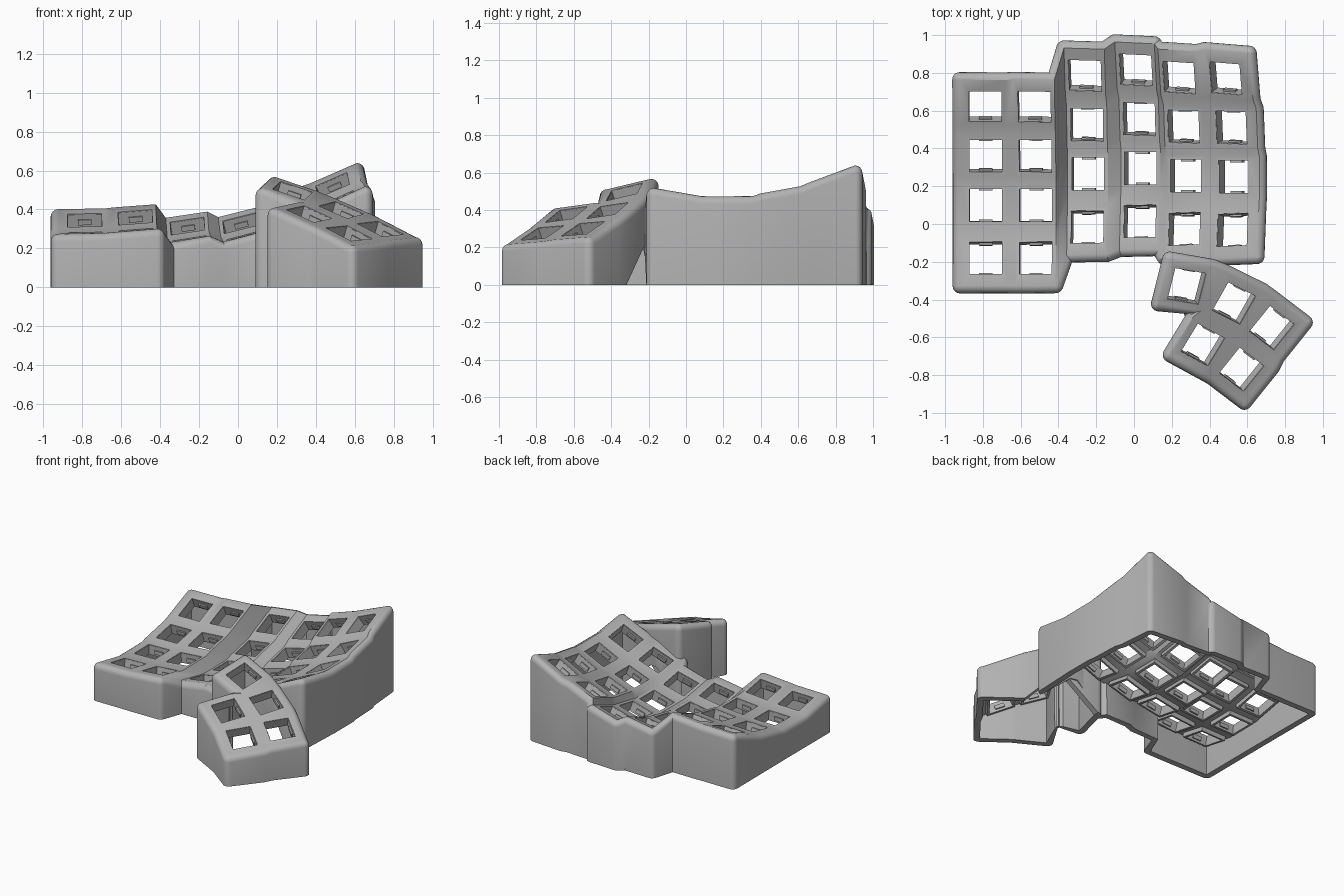
import bpy, bmesh, math
from mathutils import Vector, Quaternion

cube = bpy.data.objects.get("Cube")
if cube:
    bpy.data.objects.remove(cube, do_unlink=True)

HOLE = 0.0875      # half width of a key opening
INNER = 0.108      # plate half width toward a neighbouring key
THICK = 0.045
UP = Vector((0, 0, 1))

grey = bpy.data.materials.new("warm_grey_plastic")
grey.use_nodes = True
grey.diffuse_color = (0.45, 0.45, 0.45, 1)
grey.node_tree.nodes["Principled BSDF"].inputs["Base Color"].default_value = (0.45, 0.45, 0.45, 1)


def make_object(name, bm, thickness=0):
    mesh = bpy.data.meshes.new(name)
    bm.to_mesh(mesh)
    bm.free()
    mesh.materials.append(grey)
    obj = bpy.data.objects.new(name, mesh)
    bpy.context.collection.objects.link(obj)
    bpy.ops.object.select_all(action='DESELECT')
    obj.select_set(True)
    bpy.context.view_layer.objects.active = obj
    if thickness:
        solid = obj.modifiers.new("shell", 'SOLIDIFY')
        solid.thickness = thickness
        solid.offset = -1
        bpy.ops.object.modifier_apply(modifier=solid.name)
    bpy.ops.object.shade_smooth_by_angle(angle=math.radians(32))
    return obj


class Key:
    """A tilted square plate with a square opening."""

    def __init__(self, bm, holes, x, y, z, sx, sy, yaw=0, l=INNER, r=INNER, f=INNER, b=INNER):
        self.centre = Vector((x, y, z))
        tilt = UP.rotation_difference(Vector((-sx, -sy, 1)).normalized())
        self.rot = tilt @ Quaternion(UP, math.radians(yaw))
        inside = [bm.verts.new(self.at(i * HOLE, j * HOLE, 0))
                  for i, j in ((-1, -1), (1, -1), (1, 1), (-1, 1))]
        outside = [bm.verts.new(self.at(i, j, 0))
                   for i, j in ((-l, -f), (r, -f), (r, b), (-l, b))]
        holes.update(inside)
        self.fl, self.fr, self.br, self.bl = outside
        for k in range(4):
            n = (k + 1) % 4
            bm.faces.new((outside[k], outside[n], inside[n], inside[k]))

    def at(self, x, y, z):
        return self.centre + self.rot @ Vector((x, y, z))


def beside(bm, a, b):
    bm.faces.new((a.fr, b.fl, b.bl, a.br))


def behind(bm, a, b):
    bm.faces.new((a.bl, a.br, b.fr, b.fl))


def between(bm, a, b, c, d):
    # Fill the gap where four plates meet: front left, front right, back right, back left
    bm.faces.new((a.br, b.bl, c.fl, d.fr))


def foot_height(p):
    # The two shells open into each other where they meet
    return 0.2 if 0.2 < p.x < 0.52 and -0.3 < p.y < -0.1 else 0


def add_walls(bm, holes):
    """Rounded rim and vertical wall around the outer edge of a sheet."""
    following = {}
    for e in bm.edges:
        if e.is_boundary and not holes.intersection(e.verts):
            loop = e.link_loops[0]
            following[loop.vert] = loop.link_loop_next.vert
    start = next(iter(following))
    path = [start]
    while following[path[-1]] is not start:
        path.append(following[path[-1]])

    entries = []
    for i, v in enumerate(path):
        d1 = (v.co - path[i - 1].co).xy.normalized()
        d2 = (path[(i + 1) % len(path)].co - v.co).xy.normalized()
        n1, n2 = Vector((d1.y, -d1.x)), Vector((d2.y, -d2.x))
        turn = math.atan2(d1.x * d2.y - d1.y * d2.x, d1.dot(d2))
        if turn > math.radians(25):
            steps = max(2, round(turn / math.radians(18)))
            heading = math.atan2(n1.y, n1.x)
            for s in range(steps + 1):
                a = heading + turn * s / steps
                entries.append((v, Vector((math.cos(a), math.sin(a), 0))))
        else:
            n = (n1 + n2).normalized() / max(0.6, math.cos(turn / 2))
            entries.append((v, n.to_3d()))

    columns = []
    for v, n in entries:
        column = [v]
        for k in range(1, 5):
            a = math.pi / 2 * k / 4
            column.append(bm.verts.new(v.co + n * 0.04 * math.sin(a)
                                       - UP * 0.04 * (1 - math.cos(a))))
        foot = column[-1].co.copy()
        foot.z = foot_height(v.co)
        column.append(bm.verts.new(foot))
        columns.append(column)
    for i, b in enumerate(columns):
        a = columns[i - 1]
        for k in range(len(a) - 1):
            ring = [b[k], a[k], a[k + 1], b[k + 1]]
            bm.faces.new(list(dict.fromkeys(ring)))


# Finger well: six columns of four keys in a curved bowl
bm, holes = bmesh.new(), set()
columns = [  # x, y shift, height, sideways slope
    (-0.785, -0.15, 0.23, 0.02), (-0.52, -0.15, 0.245, 0.08),
    (-0.245, 0.015, 0.20, 0.16), (0.035, 0.045, 0.215, 0.27),
    (0.272, 0.005, 0.315, 0.37), (0.528, 0.0, 0.41, 0.47)]
rows = [(-0.03, 0.02, -0.19), (0.25, 0.0, 0.01), (0.51, 0.035, 0.2), (0.77, 0.115, 0.41)]
well = []
for i, (x, shift, height, sx) in enumerate(columns):
    well.append([])
    for j, (y, rise, sy) in enumerate(rows):
        well[i].append(Key(
            bm, holes, x - 0.8 * sx * rise, y + shift, height + rise, sx, sy,
            l=0.135 if i == 0 else INNER, r=0.15 if i == 5 else INNER,
            f=0.15 if j == 0 else INNER, b=0.155 if j == 3 else INNER))
for i in range(6):
    for j in range(4):
        if i < 5:
            beside(bm, well[i][j], well[i + 1][j])
        if j < 3:
            behind(bm, well[i][j], well[i][j + 1])
        if i < 5 and j < 3:
            between(bm, well[i][j], well[i + 1][j], well[i + 1][j + 1], well[i][j + 1])
add_walls(bm, holes)
make_object("finger_well", bm, THICK)

# Thumb cluster: five keys on a sloping fan
bm, holes = bmesh.new(), set()


def thumb_key(x, y, yaw, **size):
    z = 0.56 - 0.285 * (x - 0.2) + 0.31 * (y + 0.2)
    return Key(bm, holes, x, y, z, -0.285, 0.31, yaw, **size)


EDGE = 0.13
t1 = thumb_key(0.28, -0.33, -12, l=EDGE, b=EDGE, f=0.12)
t2 = thumb_key(0.53, -0.42, -28, b=EDGE)
t3 = thumb_key(0.73, -0.55, -38, r=EDGE, b=EDGE)
t4 = thumb_key(0.365, -0.64, -30, l=EDGE, f=EDGE)
t5 = thumb_key(0.57, -0.77, -38, r=EDGE, f=EDGE)
beside(bm, t1, t2)
beside(bm, t2, t3)
beside(bm, t4, t5)
behind(bm, t4, t2)
behind(bm, t5, t3)
between(bm, t4, t5, t3, t2)
bm.faces.new((t1.fr, t4.bl, t2.fl))
add_walls(bm, holes)
make_object("thumb_cluster", bm, THICK)

# Square sockets under every opening
keys = [k for column in well for k in column] + [t1, t2, t3, t4, t5]
SIDES = ((-1, -1), (1, -1), (1, 1), (-1, 1))
bm = bmesh.new()
for key in keys:
    rings = [[bm.verts.new(key.at(i * h, j * h, z)) for i, j in SIDES]
             for h, z in ((0.086, -0.004), (0.103, -0.004), (0.103, -0.075), (0.086, -0.075))]
    for r in range(4):
        a, b = rings[r], rings[(r + 1) % 4]
        for k in range(4):
            n = (k + 1) % 4
            bm.faces.new((a[k], a[n], b[n], b[k]))
bmesh.ops.recalc_face_normals(bm, faces=bm.faces)
make_object("key_sockets", bm)

# Small retaining clips on the front and back of each opening
bm = bmesh.new()
for key in keys:
    for side in (-1, 1):
        made = bmesh.ops.create_cube(bm, size=1)["verts"]
        for v in made:
            v.co = key.at(v.co.x * 0.07, side * 0.083 + v.co.y * 0.014, v.co.z * 0.028 - 0.045)
make_object("switch_clips", bm)
